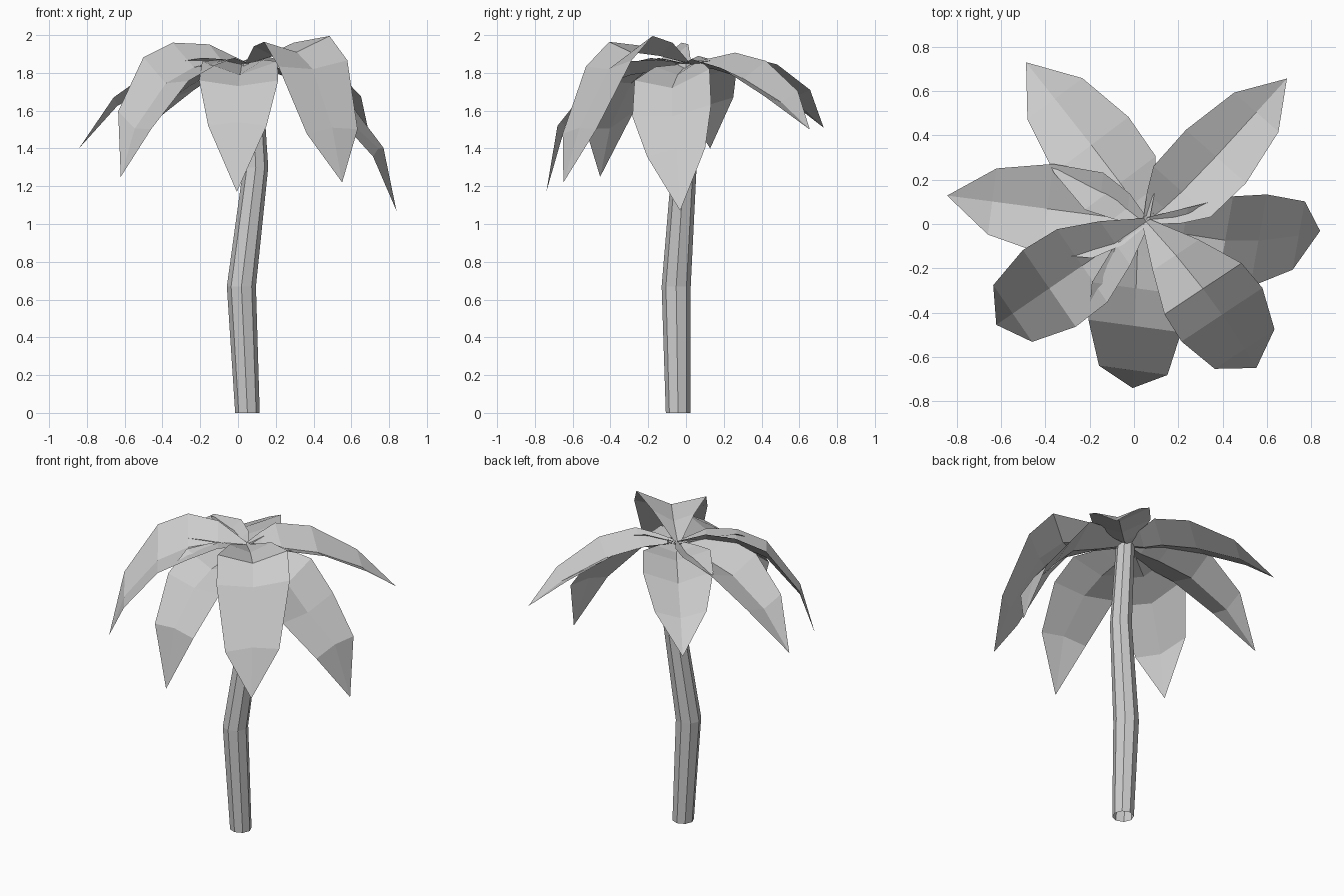
import bpy, bmesh, math
from mathutils import Vector

if "Cube" in bpy.data.objects:
    bpy.data.objects.remove(bpy.data.objects["Cube"])

grey = bpy.data.materials.new("light grey")
grey.diffuse_color = (0.6, 0.6, 0.6, 1)
grey.use_nodes = True
grey.node_tree.nodes["Principled BSDF"].inputs["Base Color"].default_value = grey.diffuse_color


def finish(bm, name):
    mesh = bpy.data.meshes.new(name)
    bm.to_mesh(mesh)
    bm.free()
    mesh.materials.append(grey)
    obj = bpy.data.objects.new(name, mesh)
    bpy.context.collection.objects.link(obj)
    return obj


# Trunk: open octagonal tube swept along a crooked path (x, y, z, radius)
SIDES = 8
path = [(0.05, -0.042, 0, 0.065), (0.018, -0.052, 0.67, 0.077),
        (0.094, -0.010, 1.30, 0.066), (0.068, 0.0, 1.85, 0.056)]
bm = bmesh.new()
rings = []
for x, y, z, r in path:
    rings.append([bm.verts.new((x + r * math.cos(math.tau * i / SIDES),
                                y + r * math.sin(math.tau * i / SIDES), z))
                  for i in range(SIDES)])
for a, b in zip(rings, rings[1:]):
    for i in range(SIDES):
        j = (i + 1) % SIDES
        bm.faces.new((a[i], a[j], b[j], b[i]))
finish(bm, "trunk")

# Fronds: creased strips, each row has a left edge, a low spine and a right edge
HALF_WIDTH = [0.02, 0.12, 0.20, 0.21, 0.155]
SWAY = [0.0, 0.7, 1.0, 0.9, 0.4]
SOFT = [0.0, 0.06, 0.07, 0.03, -0.02]
DEEP = [0.0, 0.05, 0.07, 0.075, 0.045]


def frond(name, angle, rows, tilt=0.0, sway=0.0, skew=0.0, crease=SOFT,
          width=1.0, crown=(0.055, 0.01, 1.85)):
    """rows: (reach, height) outwards to the tip; tilt raises the left edge,
    sway moves the middle to the left, skew pushes the left edge outwards."""
    out = Vector((math.cos(math.radians(angle)), math.sin(math.radians(angle)), 0))
    left = Vector((-out.y, out.x, 0))
    origin = Vector((crown[0], crown[1], 0))
    rows = [(0.0, crown[2])] + rows
    bm = bmesh.new()
    strips = []
    for (reach, height), w, k, d in zip(rows, HALF_WIDTH, SWAY, crease):
        w *= width
        lean, push = tilt * w / 0.2, skew * w / 0.2
        mid = origin + out * reach + left * sway * k
        strips.append([bm.verts.new(mid + (left * w + out * push) * s + Vector((0, 0, h)))
                       for s, h in ((1, height + lean), (0, height - d), (-1, height - lean))])
    tip = bm.verts.new(origin + out * rows[-1][0] + Vector((0, 0, rows[-1][1])))
    for a, b in zip(strips, strips[1:]):
        for i in range(2):
            bm.faces.new((a[i], a[i + 1], b[i + 1], b[i]))
    for i in range(2):
        bm.faces.new((strips[-1][i], strips[-1][i + 1], tip))
    finish(bm, name)


frond("back_left_frond", 127,
      [(0.10, 1.87), (0.21, 1.89), (0.425, 1.845), (0.69, 1.71), (0.90, 1.51)],
      sway=-0.012, crease=DEEP)
frond("back_right_frond", 45.5,
      [(0.10, 1.87), (0.21, 1.89), (0.43, 1.845), (0.70, 1.69), (0.905, 1.50)],
      tilt=0.02, sway=-0.02, skew=-0.01, crease=DEEP, width=0.86)
frond("right_frond", -3,
      [(0.17, 1.85), (0.36, 1.79), (0.51, 1.60), (0.69, 1.38), (0.785, 1.07)],
      tilt=0.03, sway=-0.065, skew=0.025)
frond("front_right_frond", -53,
      [(0.20, 1.95), (0.395, 1.98), (0.54, 1.85), (0.725, 1.49), (0.825, 1.22)],
      tilt=0.015, sway=0.023, skew=0.012, width=1.04)
frond("front_frond", -92,
      [(0.15, 1.87), (0.30, 1.86), (0.47, 1.76), (0.67, 1.52), (0.75, 1.17)],
      skew=0.02, crown=(0.02, 0.01, 1.85))
frond("front_left_frond", 214.5,
      [(0.17, 1.915), (0.35, 1.90), (0.53, 1.82), (0.73, 1.55), (0.82, 1.25)],
      tilt=-0.06, crease=DEEP)
frond("left_frond", 172.5,
      [(0.09, 1.87), (0.22, 1.88), (0.45, 1.84), (0.70, 1.67), (0.905, 1.40)],
      crease=DEEP, width=0.97)
